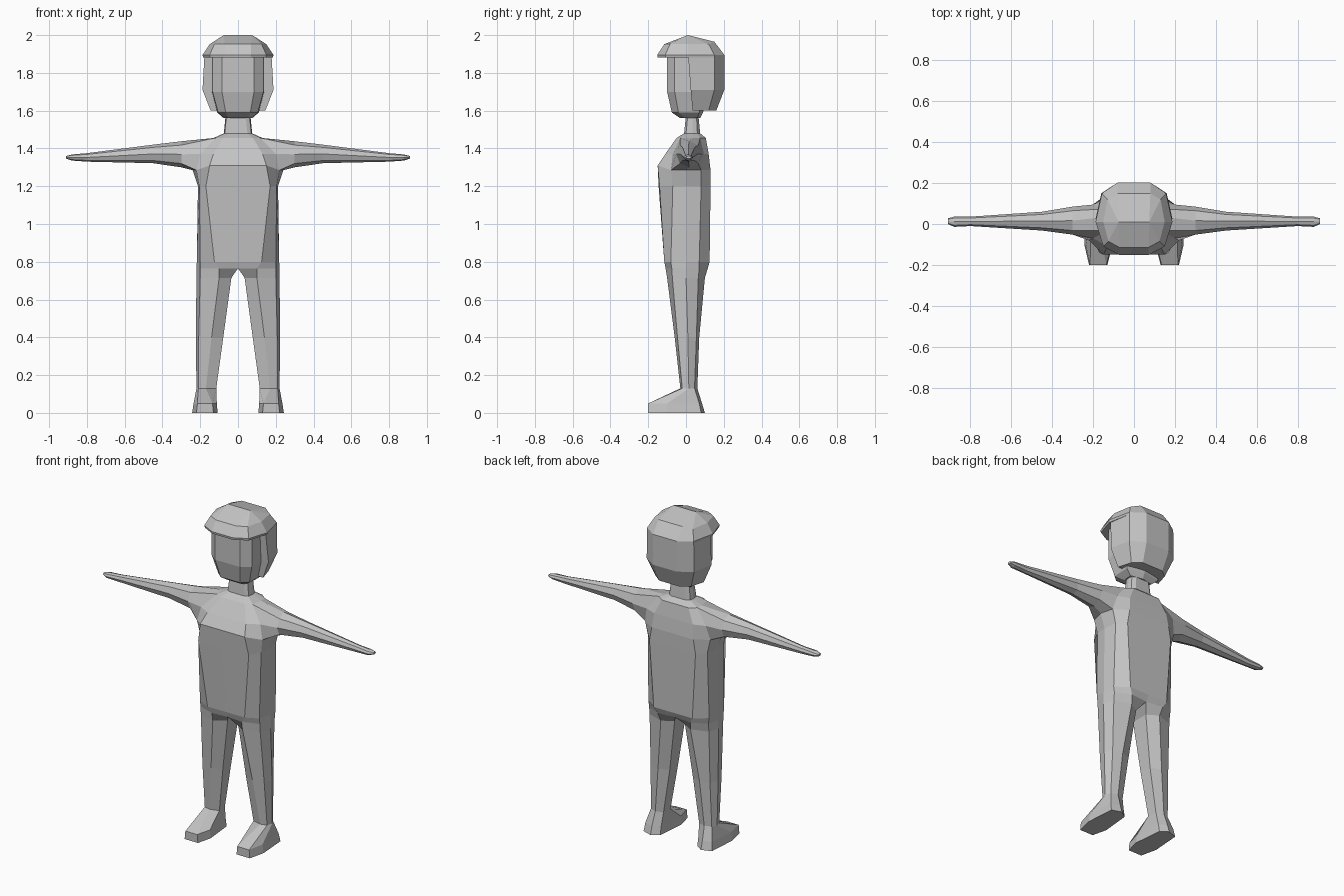
import bpy
import bmesh
import math

grey = bpy.data.materials.new("plain_grey")
grey.diffuse_color = (0.55, 0.55, 0.55, 1)


def add_row(bm, z, points):
    """Ring of vertices at height z; a third value overrides the height."""
    return [bm.verts.new((p[0], p[1], p[2] if len(p) > 2 else z)) for p in points]


def bridge(bm, a, b, closed=False, skip=()):
    n = len(a)
    for i in range(n if closed else n - 1):
        if i not in skip:
            j = (i + 1) % n
            bm.faces.new((a[i], a[j], b[j], b[i]))


def loft(bm, rows, closed=False):
    rings = [add_row(bm, z, pts) for z, pts in rows]
    for a, b in zip(rings, rings[1:]):
        bridge(bm, a, b, closed)
    return rings


def finish(bm, name):
    """Mirror the half across x, weld the seam and make the object."""
    bmesh.ops.delete(bm, geom=[v for v in bm.verts if not v.link_faces], context='VERTS')
    copy = bmesh.ops.duplicate(bm, geom=bm.verts[:] + bm.edges[:] + bm.faces[:])
    for item in copy["geom"]:
        if isinstance(item, bmesh.types.BMVert):
            item.co.x *= -1
    bmesh.ops.remove_doubles(bm, verts=bm.verts[:], dist=0.0005)
    bmesh.ops.dissolve_degenerate(bm, edges=bm.edges[:], dist=0.0005)
    bmesh.ops.recalc_face_normals(bm, faces=bm.faces[:])
    mesh = bpy.data.meshes.new(name)
    bm.to_mesh(mesh)
    bm.free()
    mesh.materials.append(grey)
    obj = bpy.data.objects.new(name, mesh)
    bpy.context.collection.objects.link(obj)
    return obj


# ---- Body: half rings from front centre round the side to back centre ----
bm = bmesh.new()
torso_rows = [
    # neck
    (1.58, [(0, 0), (.04, 0), (.06, .01), (.065, .035), (.06, .055), (.04, .065), (0, .065)]),
    (1.48, [(0, -.01), (.05, -.01), (.07, 0), (.075, .035), (.07, .06), (.05, .075), (0, .075)]),
    # shoulders, chest and armpit
    (1.455, [(0, -.05), (.08, -.05), (.12, -.03), (.13, .035), (.13, .075), (.09, .105), (0, .105)]),
    (1.37, [(0, -.11), (.13, -.11), (.2, -.07), (.2, .01), (.2, .095), (.13, .12), (0, .12)]),
    (1.285, [(0, -.15, 1.31), (.15, -.15, 1.31), (.22, -.08), (.24, 0), (.22, .08),
             (.14, .13), (0, .13)]),
    # waist and hips
    (1.2, [(0, -.145), (.17, -.14), (.205, -.07), (.212, 0), (.2, .08), (.155, .13), (0, .13)]),
    (.8, [(0, -.115), (.125, -.115), (.2, -.08), (.218, 0), (.205, .07), (.13, .125), (0, .125)]),
    (.765, [(0, -.1), (.1, -.108), (.2, -.075), (.22, 0), (.2, .07), (.11, .115), (0, .105)]),
]
torso = [add_row(bm, z, pts) for z, pts in torso_rows]
for k, (a, b) in enumerate(zip(torso, torso[1:])):
    bridge(bm, a, b, skip=(2, 3) if k in (2, 3) else ())   # leave the arm hole open

# legs and feet continue the hip ring, closed along the inside
leg_rows = [
    (.715, [(.035, -.05), (.1, -.1), (.2, -.072), (.22, 0), (.2, .065), (.1, .1), (.035, .06)]),
    (.4, [(.078, -.035), (.14, -.06), (.208, -.045), (.223, .01), (.2, .055), (.14, .07),
          (.078, .045)]),
    (.13, [(.115, -.015), (.17, -.03), (.21, -.02), (.22, .015), (.205, .045), (.165, .06),
           (.12, .045)]),
    (.05, [(.112, -.11), (.135, -.2), (.215, -.2), (.235, -.1), (.225, .07), (.17, .085),
           (.125, .06)]),
    (0, [(.108, -.11), (.13, -.2), (.22, -.2), (.243, -.1), (.23, .08), (.17, .1), (.125, .07)]),
]
leg = loft(bm, leg_rows, closed=True)
bridge(bm, torso[-1], leg[0], closed=True)
bm.faces.new(leg[-1])

# arm: eight sided rings from the shoulder hole to the hand
top, mid, pit = torso[2:5]
ring = [top[2], top[3], top[4], mid[4], pit[4], pit[3], pit[2], mid[2]]
# x, bottom, top, front, back
for x, z0, z1, y0, y1 in [(.3, 1.3, 1.438, -.052, .085), (.45, 1.322, 1.42, -.032, .06),
                          (.8, 1.33, 1.375, -.01, .036), (.88, 1.336, 1.368, -.014, .036),
                          (.91, 1.346, 1.36, 0, .028)]:
    new = []
    for i in range(8):
        t = math.radians(135 - 45 * i)
        new.append(bm.verts.new((x, (y0 + y1) / 2 - math.cos(t) * (y1 - y0) / 2 * -1,
                                 (z0 + z1) / 2 + math.sin(t) * (z1 - z0) / 2)))
    bridge(bm, ring, new, closed=True)
    ring = new
bm.faces.new(ring)
finish(bm, "body")

# ---- Head: faceted face narrowing to the chin ----
bm = bmesh.new()
head = loft(bm, [
    (1.9, [(0, -.1), (.085, -.1), (.135, -.06), (.14, .1), (0, .12)]),
    (1.7, [(0, -.1), (.085, -.1), (.135, -.06), (.14, .1), (0, .12)]),
    (1.59, [(0, -.075), (.065, -.075), (.105, -.04), (.11, .07), (0, .09)]),
    (1.56, [(0, -.03), (.05, -.03), (.07, 0), (.075, .06), (0, .075)]),
])
bm.faces.new(head[-1])
finish(bm, "head")

# ---- Hair cap with an overhanging fringe ----
bm = bmesh.new()
cap = loft(bm, [
    (2.0, [(0, .01), (.075, .01), (.075, .01), (.075, .01), (.075, .01), (.075, .01), (0, .01)]),
    (1.952, [(0, -.115), (.07, -.115), (.125, -.085), (.15, .01), (.13, .12),
             (.08, .15, 1.965), (0, .15, 1.965)]),
    (1.895, [(0, -.152), (.07, -.152), (.15, -.11), (.188, .01), (.157, .15), (.08, .203),
             (0, .203)]),
    (1.882, [(0, -.15), (.07, -.15), (.148, -.108), (.184, .01), (.157, .15), (.08, .203),
             (0, .203)]),
])
bm.faces.new(cap[-1])
finish(bm, "hair_cap")

# ---- Hair round the sides and back, with a thick front edge ----
bm = bmesh.new()
loft(bm, [
    (1.885, [(.128, .015), (.178, .012), (.157, .15), (.08, .203), (0, .203)]),
    (1.71, [(.13, .025), (.188, .025), (.16, .15), (.08, .203), (0, .203)]),
    (1.6, [(.108, .035), (.145, .035), (.12, .12), (.07, .16), (0, .16)]),
    (1.605, [(.1, .035), (.1, .035), (.09, .07), (.05, .085), (0, .085)]),
])
finish(bm, "hair_back")
